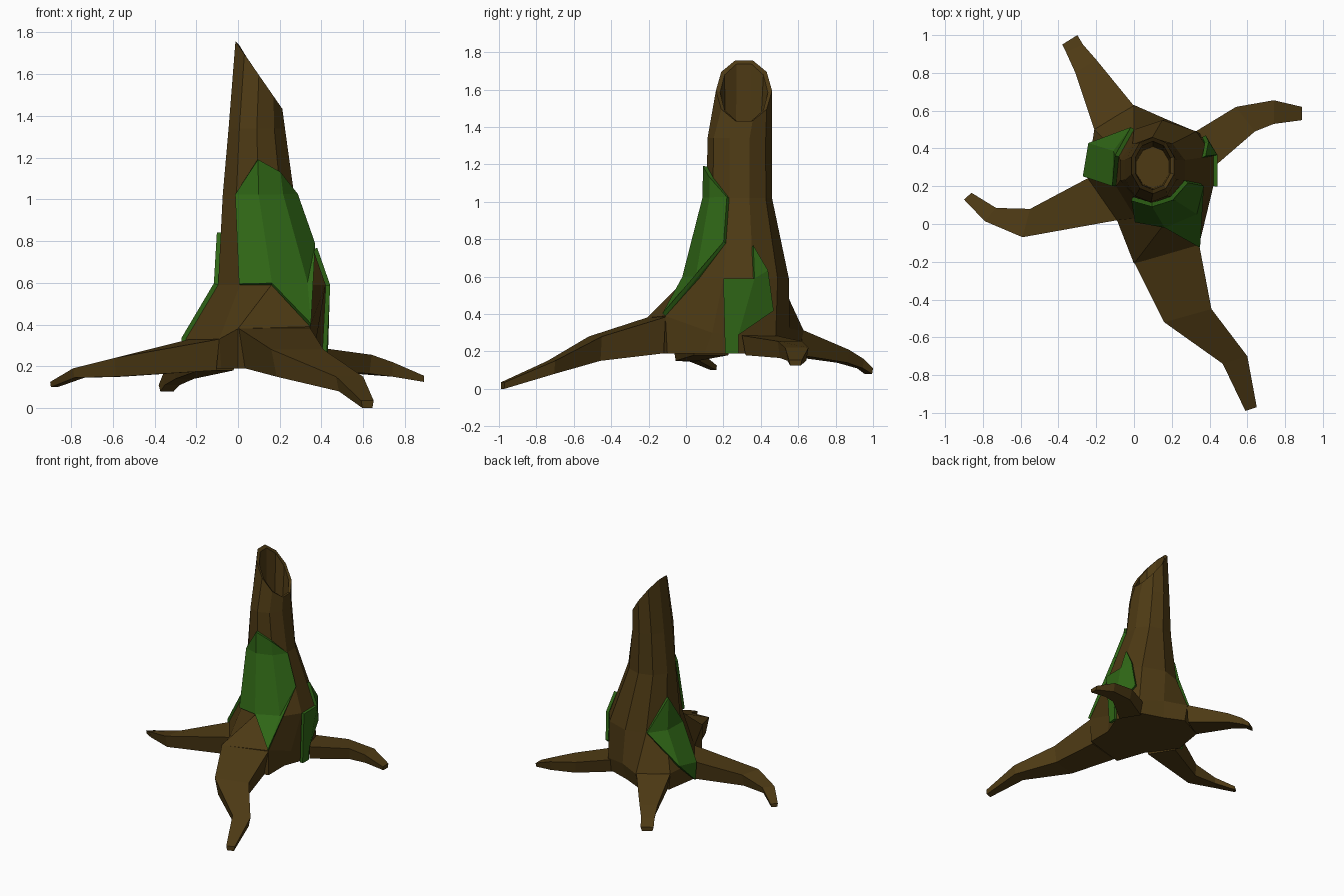
import bpy
import bmesh
from math import cos, sin, radians
from mathutils import Vector

default = bpy.data.objects.get("Cube")
if default:
    bpy.data.objects.remove(default, do_unlink=True)


def make_material(name, colour):
    mat = bpy.data.materials.new(name)
    mat.use_nodes = True
    mat.diffuse_color = (*colour, 1)
    shader = mat.node_tree.nodes["Principled BSDF"]
    shader.inputs["Base Color"].default_value = (*colour, 1)
    shader.inputs["Roughness"].default_value = 0.9
    return mat


bark = make_material("brown bark", (0.075, 0.042, 0.007))
moss = make_material("green moss", (0.029, 0.135, 0.008))


def finish(bm, name, material):
    mesh = bpy.data.meshes.new(name)
    bm.to_mesh(mesh)
    bm.free()
    mesh.materials.append(material)
    obj = bpy.data.objects.new(name, mesh)
    bpy.context.collection.objects.link(obj)
    return obj


def loft(name, rings, material):
    """Skin a list of equal-sized point rings and cap both ends."""
    bm = bmesh.new()
    loops = [[bm.verts.new(p) for p in ring] for ring in rings]
    count = len(loops[0])
    for low, high in zip(loops, loops[1:]):
        for i in range(count):
            j = (i + 1) % count
            bm.faces.new((low[i], low[j], high[j], high[i]))
    bm.faces.new(loops[0])
    bm.faces.new(loops[-1])
    bmesh.ops.recalc_face_normals(bm, faces=bm.faces)
    return finish(bm, name, material)


def oval(cx, cy, rx, ry, z, slant=0):
    """Ten-sided ring whose height drops towards +x by the slant."""
    angles = [radians(36 * i - 126) for i in range(10)]
    return [Vector((cx + rx * cos(a), cy + ry * sin(a), z - slant * cos(a)))
            for a in angles]


def flat_ring(points, z):
    return [Vector((x, y, z)) for x, y in points]


# Trunk: flared foot, tapering shaft, slanted broken rim and hollow core
foot = flat_ring([(-.08, .03), (0, -.2), (.34, -.1), (.34, .1), (.41, .28),
                  (.33, .47), (.15, .53), (0, .6), (-.2, .5), (-.24, .25)], .19)
flare = [Vector(p) for p in [
    (-.09, .02, .33), (0, -.21, .38), (.345, -.11, .39), (.37, .14, .3),
    (.41, .28, .29), (.35, .48, .29), (.17, .555, .32), (0, .63, .31),
    (-.21, .5, .32), (-.25, .25, .33)]]
waist = flat_ring([(.01, .03), (.16, 0), (.335, .07), (.42, .2), (.42, .36),
                   (.33, .49), (.15, .55), (0, .5), (-.09, .38), (-.095, .2)], .59)
chest = oval(.098, .285, .18, .175, 1.02)
neck = oval(.09, .287, .142, .172, 1.34)
rim = oval(.1, .31, .118, .15, 1.595, .17)
lip = oval(.1, .31, .098, .128, 1.585, .16)
core = oval(.1, .3, .09, .11, 1.2)
loft("trunk", [foot, flare, waist, chest, neck, rim, lip, core], bark)


# Roots: each station is left edge, right edge, top height, bottom height
def root(name, stations):
    rings = []
    for lx, ly, rx, ry, top, bottom in stations:
        left, right = Vector((lx, ly, top)), Vector((rx, ry, top))
        inset = (right - left) * .1
        low_left, low_right = left + inset, right - inset
        low_left.z = low_right.z = bottom
        rings.append([left, right, low_right, low_left])
    loft(name, rings, bark)


root("front_root", [(0, -.2, .345, -.11, .384, .19), (.16, -.52, .41, -.45, .28, .15),
                    (.47, -.74, .6, -.7, .15, .08), (.59, -.99, .65, -.97, .035, 0)])
root("right_root", [(-.23, .25, -.09, .02, .33, .18), (-.55, .08, -.59, -.07, .24, .15),
                    (-.73, .085, -.79, .015, .19, .145), (-.86, .165, -.9, .13, .125, .1)])
root("back_root", [(0, .625, -.21, .5, .315, .18), (-.2, .87, -.31, .8, .21, .14),
                   (-.27, .95, -.36, .91, .16, .11), (-.3, 1, -.38, .95, .11, .08)])
root("left_root", [(.42, .3, .31, .48, .285, .18), (.64, .49, .54, .62, .255, .165),
                   (.74, .53, .74, .655, .22, .15), (.89, .55, .89, .62, .155, .125)])


# Moss: thick patches lying on the bark
def moss_patch(name, polygons):
    bm = bmesh.new()
    for points in polygons:
        bm.faces.new([bm.verts.new(p) for p in points])
    bmesh.ops.remove_doubles(bm, verts=bm.verts, dist=.001)
    bm.normal_update()
    for face in bm.faces:
        outward = face.calc_center_median() - Vector((.12, .3, 0))
        outward.z = 0
        if face.normal.dot(outward) < 0:
            face.normal_flip()
    obj = finish(bm, name, moss)
    shell = obj.modifiers.new("thickness", "SOLIDIFY")
    shell.thickness = .022
    shell.offset = 1


def between(low, high, column, z):
    a, b = low[column], high[column]
    return a.lerp(b, (z - a.z) / (b.z - a.z))


peak = between(chest, neck, 1, 1.19)
shoulder = between(chest, neck, 2, 1.13)
elbow = between(waist, chest, 3, .78)
moss_patch("front_moss", [
    (waist[0], waist[1], chest[1], chest[0]),
    (waist[1], waist[2], chest[2], chest[1]),
    (waist[1], flare[2], waist[2]),
    (waist[2], elbow, chest[3], chest[2]),
    (waist[2], flare[2], elbow),
    (chest[0], chest[1], peak),
    (chest[1], chest[2], shoulder, peak),
    (chest[2], chest[3], shoulder)])

tip = between(waist, chest, 4, .76)
side_top, side_low = Vector((.375, .43, .63)), Vector((.36, .46, .42))
toe_front, toe_back = Vector((.4, .21, .19)), Vector((.405, .28, .19))
moss_patch("left_moss", [
    (waist[3], toe_front, toe_back, flare[4], waist[4]),
    (waist[4], flare[4], side_low, side_top),
    (waist[4], side_top, tip)])

crest = between(waist, chest, 8, .84)
fold = flare[8].lerp(flare[9], .3) + Vector((0, 0, .03))
moss_patch("right_moss", [
    (waist[9], waist[8], crest),
    (waist[8], waist[7], crest),
    (waist[9], flare[9], fold, waist[8]),
    (waist[8], fold, waist[7]),
    (flare[9], foot[9], fold)])
